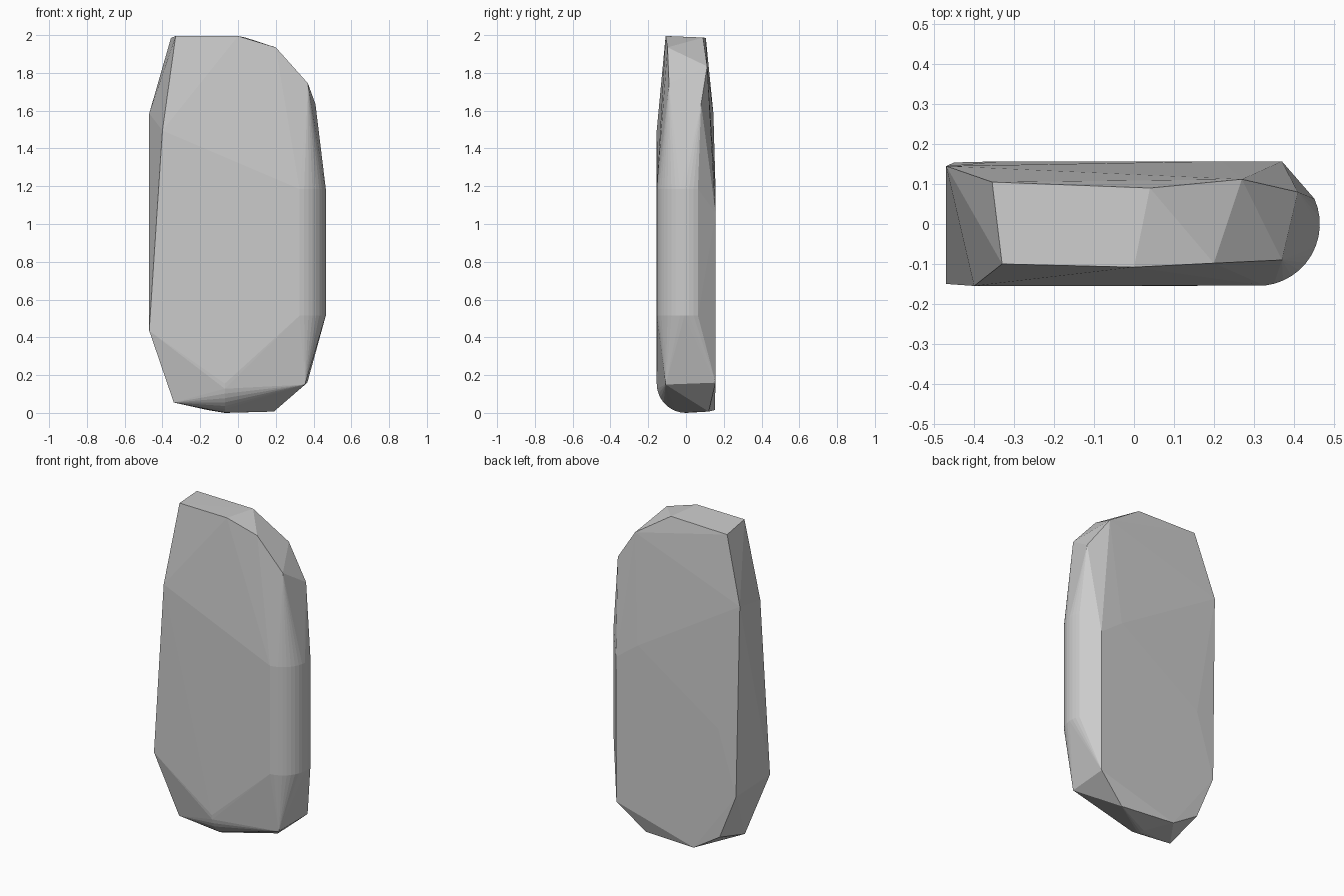
import bpy, bmesh
from math import sin, cos, radians

if "Cube" in bpy.data.objects:
    bpy.data.objects.remove(bpy.data.objects["Cube"])

R = 0.155   # half thickness, also the rounding radius


def arc(start, end, steps):
    return [radians(start + (end - start) * i / steps) for i in range(steps + 1)]


# Rounded right side: the same arc at two heights
points = [(0.31 + R * cos(a), R * sin(a), z)
          for z in (0.52, 1.19) for a in arc(-84, 24, 12)]

# Rounded front of the underside
points += [(-0.07, R * sin(a), 0.16 - R * cos(a)) for a in arc(-90, 0, 9)]

# Bevelled top, front row then back row
points += [(-0.33, -0.10, 2.0), (0.0, -0.108, 2.0), (0.20, -0.098, 1.94), (0.37, -0.09, 1.75),
           (-0.355, 0.105, 1.99), (0.04, 0.09, 1.992), (0.27, 0.112, 1.84), (0.41, 0.08, 1.64)]

# Left side
points += [(-0.47, 0.145, 1.59), (-0.40, -0.155, 1.50),
           (-0.47, -0.15, 0.44), (-0.45, 0.154, 0.41)]

# Back face
points += [(0.22, 0.157, 1.17), (0.37, 0.157, 1.06), (-0.33, 0.157, 0.8), (0.367, 0.156, 0.165)]

# Lower corners
points += [(-0.34, -0.09, 0.06), (-0.335, 0.15, 0.13), (-0.16, 0.153, 0.02),
           (0.19, 0.12, 0.012), (0.355, -0.108, 0.155)]

# Faceted slab wrapped around the control points
bm = bmesh.new()
for p in points:
    bm.verts.new(p)
hull = bmesh.ops.convex_hull(bm, input=bm.verts[:])
loose = [v for v in bm.verts if not v.link_faces]
bmesh.ops.delete(bm, geom=loose, context='VERTS')
bmesh.ops.recalc_face_normals(bm, faces=bm.faces[:])

# Stand it on the ground
low = min(v.co.z for v in bm.verts)
for v in bm.verts:
    v.co.z -= low

mesh = bpy.data.meshes.new("stone_slab")
bm.to_mesh(mesh)
bm.free()
slab = bpy.data.objects.new("stone_slab", mesh)
bpy.context.collection.objects.link(slab)
